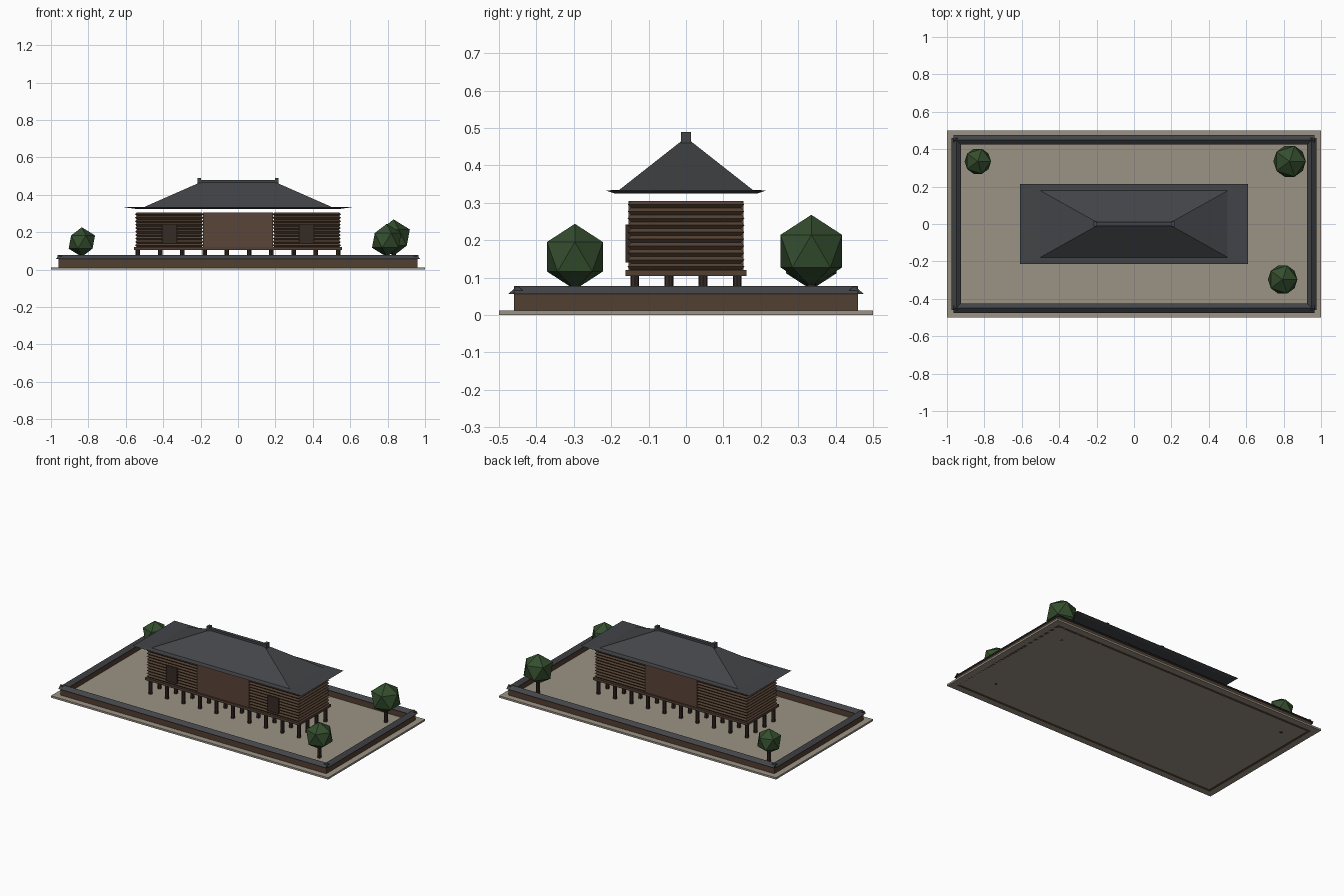
import bpy, bmesh, math

if "Cube" in bpy.data.objects:
    bpy.data.objects.remove(bpy.data.objects["Cube"])


def material(name, rgb):
    m = bpy.data.materials.new(name)
    m.diffuse_color = (*rgb, 1)
    m.use_nodes = True
    m.node_tree.nodes["Principled BSDF"].inputs["Base Color"].default_value = m.diffuse_color
    return m


GRAVEL = material("gravel", (0.33, 0.29, 0.235))
WOOD = material("wood", (0.085, 0.05, 0.032))
PANEL = material("panel_wood", (0.10, 0.058, 0.038))
DARK = material("dark_wood", (0.035, 0.024, 0.018))
TILE = material("tile", (0.055, 0.058, 0.064))
LEAF = material("leaf", (0.035, 0.075, 0.027))


def loft(name, rings, mat):
    """Closed solid through a list of matching point rings."""
    bm = bmesh.new()
    vs = [[bm.verts.new(p) for p in r] for r in rings]
    n = len(rings[0])
    for a, b in zip(vs, vs[1:]):
        for i in range(n):
            j = (i + 1) % n
            bm.faces.new((a[i], a[j], b[j], b[i]))
    bm.faces.new(vs[0][::-1])
    bm.faces.new(vs[-1])
    bmesh.ops.recalc_face_normals(bm, faces=bm.faces)
    me = bpy.data.meshes.new(name)
    bm.to_mesh(me)
    bm.free()
    me.materials.append(mat)
    ob = bpy.data.objects.new(name, me)
    bpy.context.collection.objects.link(ob)
    return ob


def rect(x0, x1, y0, y1, z):
    return [(x0, y0, z), (x1, y0, z), (x1, y1, z), (x0, y1, z)]


def box(name, x0, x1, y0, y1, z0, z1, mat):
    return loft(name, [rect(x0, x1, y0, y1, z) for z in (z0, z1)], mat)


def post(name, x, y, z0, z1, r, mat, sides=8):
    ring = lambda z: [(x + r * math.cos(2 * math.pi * i / sides),
                       y + r * math.sin(2 * math.pi * i / sides), z)
                      for i in range(sides)]
    return loft(name, [ring(z0), ring(z1)], mat)


# gravel yard
box("ground", -1, 1, -0.5, 0.5, 0, 0.012, GRAVEL)

# perimeter wall with gabled tile caps
cap = [(-0.025, 0.057), (0.025, 0.057), (0, 0.078)]
for s, side in ((-1, "a"), (1, "b")):
    y, x = 0.45 * s, 0.95 * s
    box("long_wall_" + side, -0.96, 0.96, y - 0.01, y + 0.01, 0, 0.062, WOOD)
    box("short_wall_" + side, x - 0.01, x + 0.01, -0.44, 0.44, 0, 0.062, WOOD)
    loft("long_wall_cap_" + side,
         [[(e, y + d, z) for d, z in cap] for e in (-0.965, 0.965)], TILE)
    loft("short_wall_cap_" + side,
         [[(x + d, e, z) for d, z in cap] for e in (-0.46, 0.46)], TILE)

# stilts
for i in range(10):
    for j in range(4):
        post("stilt", -0.535 + i * 1.07 / 9, -0.137 + j * 0.274 / 3,
             0.012, 0.106, 0.012, DARK)

# floor frame
box("floor_frame", -0.557, 0.557, -0.162, 0.162, 0.104, 0.12, WOOD)

# storehouse: two stacked-log rooms either side of a planked middle
LOGS, Z0, Z1 = 10, 0.12, 0.305
step = (Z1 - Z0) / LOGS
for name, x0, x1 in (("left_log_room", -0.55, -0.185),
                     ("right_log_room", 0.185, 0.55)):
    rings = []
    for k in range(2 * LOGS + 1):
        d = 0 if k % 2 else 0.009
        rings.append(rect(x0 + d, x1 - d, -0.156 + d, 0.156 - d,
                          Z0 + k * step / 2))
    loft(name, rings, WOOD)
box("middle_room", -0.187, 0.187, -0.154, 0.154, Z0, Z1, PANEL)

# doors
for x in (-0.367, 0.365):
    box("door", x - 0.04, x + 0.04, -0.162, -0.145, 0.14, 0.242, DARK)

# hipped roof with thin upturned eaves
loft("roof", [rect(-x, x, -y, y, z) for x, y, z in (
    (0.55, 0.19, 0.325), (0.61, 0.215, 0.333),
    (0.5, 0.178, 0.335), (0.2, 0.01, 0.467))], TILE)
box("ridge_beam", -0.21, 0.21, -0.011, 0.011, 0.455, 0.48, TILE)
for x in (-0.207, 0.207):
    box("ridge_end", x - 0.01, x + 0.01, -0.014, 0.014, 0.455, 0.49, TILE)

# trees
for x, y, zc, r in ((0.795, -0.297, 0.156, 0.088),
                    (0.832, 0.335, 0.171, 0.097),
                    (-0.835, 0.335, 0.147, 0.079)):
    post("tree_trunk", x, y, 0, zc, 0.012, DARK)
    bpy.ops.mesh.primitive_ico_sphere_add(subdivisions=1, radius=r,
                                          location=(x, y, zc))
    tree = bpy.context.object
    tree.name = "tree_crown"
    tree.data.materials.append(LEAF)
